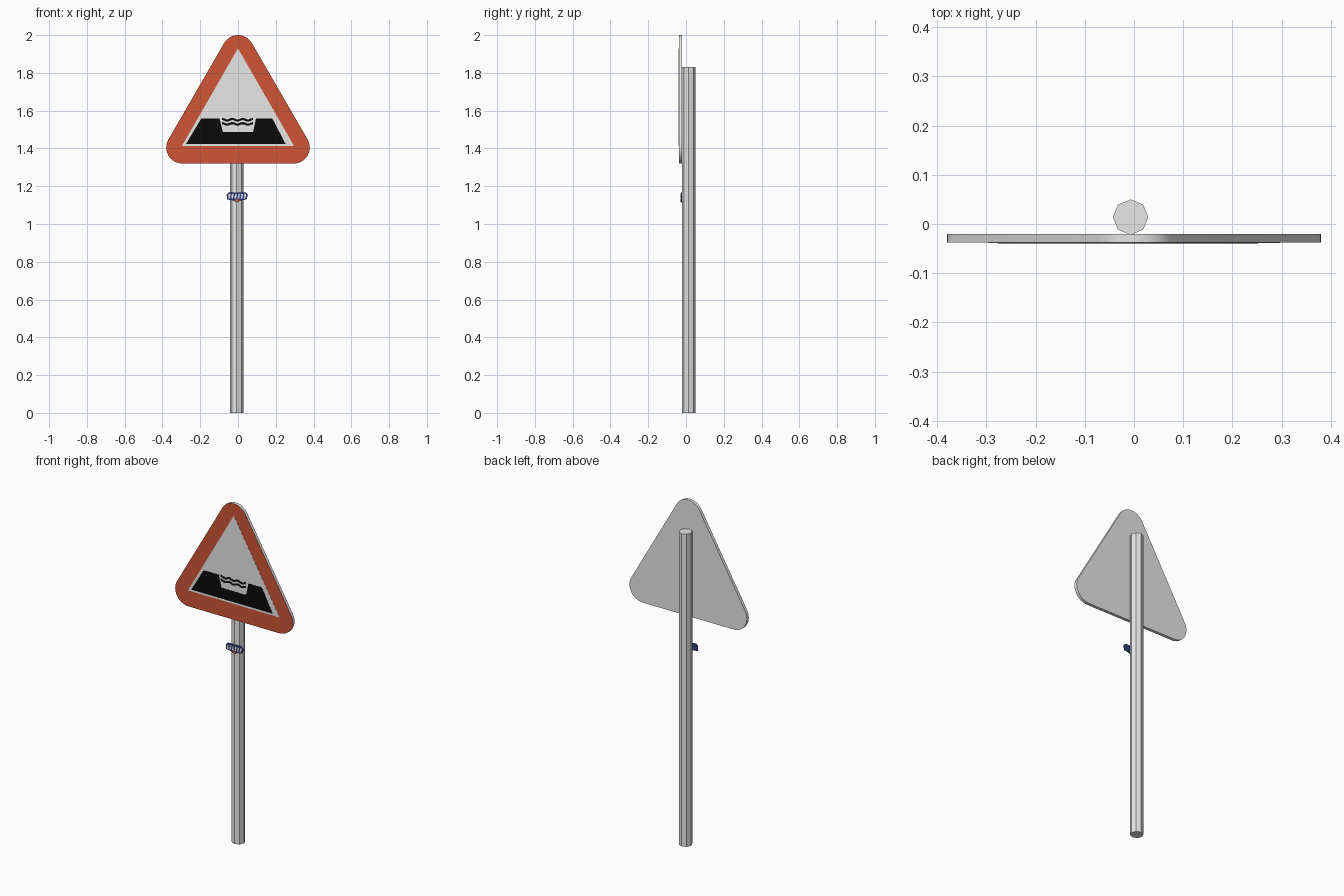
import bpy, bmesh, math

cube = bpy.data.objects.get("Cube")
if cube:
    bpy.data.objects.remove(cube, do_unlink=True)


def material(name, r, g, b):
    m = bpy.data.materials.new(name)
    m.use_nodes = True
    m.diffuse_color = (r, g, b, 1)
    bsdf = m.node_tree.nodes["Principled BSDF"]
    bsdf.inputs["Base Color"].default_value = (r, g, b, 1)
    bsdf.inputs["Roughness"].default_value = 0.7
    return m


GREY = material("light grey", 0.8, 0.8, 0.8)
RED = material("sign red", 0.62, 0.09, 0.035)
BLACK = material("black", 0.003, 0.003, 0.003)
NAVY = material("navy blue", 0.03, 0.045, 0.22)


def plate(name, outline, front, back, *mats):
    """Extrude an x-z outline along y; a second material goes on the front face."""
    bm = bmesh.new()
    face = bm.faces.new([bm.verts.new((x, front, z)) for x, z in outline])
    ext = bmesh.ops.extrude_face_region(bm, geom=[face], use_keep_orig=True)
    for v in ext["geom"]:
        if isinstance(v, bmesh.types.BMVert):
            v.co.y = back
    bmesh.ops.recalc_face_normals(bm, faces=bm.faces)
    bm.normal_update()
    for f in bm.faces:
        if len(mats) > 1 and f.normal.y < -0.9:
            f.material_index = 1
    mesh = bpy.data.meshes.new(name)
    bm.to_mesh(mesh)
    bm.free()
    obj = bpy.data.objects.new(name, mesh)
    bpy.context.collection.objects.link(obj)
    for m in mats:
        mesh.materials.append(m)
    return obj


def smooth(obj):
    bpy.ops.object.select_all(action="DESELECT")
    obj.select_set(True)
    bpy.context.view_layer.objects.active = obj
    bpy.ops.object.shade_smooth_by_angle(angle=math.radians(30))


# Octagonal pole
POLE_X, POLE_H = -0.007, 1.83
bpy.ops.mesh.primitive_cylinder_add(vertices=8, radius=0.036, depth=POLE_H,
                                    location=(POLE_X, 0.014, POLE_H / 2))
pole = bpy.context.object
pole.name = "pole"
pole.data.materials.append(GREY)

# Rounded triangular sign board, red on its front only
R = 0.085
outline = []
for cx, cz, start in ((0.295, 1.405, -90), (0, 1.915, 30), (-0.295, 1.405, 150)):
    for i in range(13):
        a = math.radians(start + i * 10)
        outline.append((cx + R * math.cos(a), cz + R * math.sin(a)))
smooth(plate("sign_board", outline, -0.038, -0.02, GREY, RED))

# Pale inner triangle
plate("sign_panel", [(-0.297, 1.413), (0.297, 1.413), (0, 1.93)], -0.039, -0.037, GREY)

# Quay banks with the channel cut between them
plate("quay_banks", [(-0.275, 1.424), (0.252, 1.424), (0.182, 1.558), (0.095, 1.558),
                     (0.08, 1.487), (-0.08, 1.487), (-0.098, 1.558), (-0.195, 1.558)],
      -0.04, -0.0385, BLACK)

# Water waves
N = 36
for k, z0 in enumerate((1.552, 1.53)):
    curve = []
    for i in range(N + 1):
        t = i / N
        curve.append((-0.085 + 0.165 * t, z0 + 0.004 * math.cos(t * 6 * math.pi)))
    upper = [(x, z + 0.006) for x, z in curve]
    lower = [(x, z - 0.006) for x, z in reversed(curve)]
    plate(f"water_wave_{k + 1}", upper + lower, -0.04, -0.0385, BLACK)

# Small badge on the pole: navy plate, pale bars and a red tip
plate("badge", [(-0.058, 1.13), (-0.03, 1.126), (-0.005, 1.114), (0.02, 1.126), (0.046, 1.13),
                (0.052, 1.155), (0.04, 1.168), (-0.05, 1.168), (-0.06, 1.155)],
      -0.027, -0.022, NAVY)
for i in range(6):
    x = -0.047 + i * 0.0165
    plate(f"badge_bar_{i + 1}", [(x - 0.005, 1.134), (x + 0.004, 1.134),
                                 (x + 0.007, 1.158), (x - 0.002, 1.158)],
          -0.028, -0.0265, GREY)
plate("badge_tip", [(-0.02, 1.126), (-0.005, 1.116), (0.01, 1.126), (-0.005, 1.132)],
      -0.028, -0.0265, RED)
